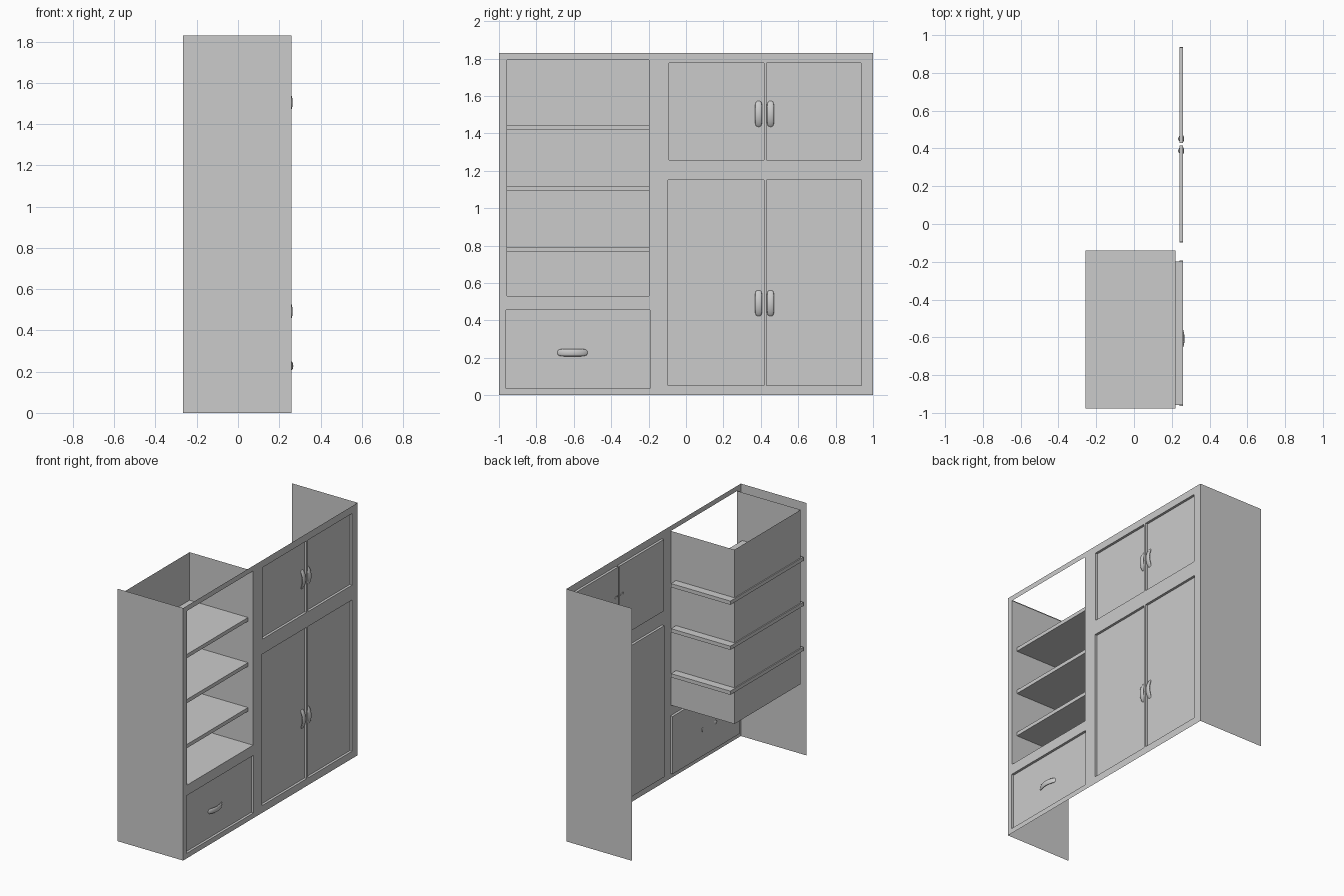
import bpy, bmesh, math
from mathutils import Vector

if "Cube" in bpy.data.objects:
    bpy.data.objects.remove(bpy.data.objects["Cube"])

FX, BX, H = 0.26, -0.267, 1.83          # front plane, back edge, height
DOOR_X = 0.242                          # recessed door plane


def finish(name, bm, smooth=False):
    bmesh.ops.remove_doubles(bm, verts=bm.verts, dist=1e-5)
    me = bpy.data.meshes.new(name)
    bm.to_mesh(me)
    bm.free()
    ob = bpy.data.objects.new(name, me)
    bpy.context.collection.objects.link(ob)
    if smooth:
        for p in me.polygons:
            p.use_smooth = True
    return ob


def quad(bm, *pts):
    return bm.faces.new([bm.verts.new(p) for p in pts])


def tray(name, y0, y1, z0, z1, xb, top=True):
    """Recess opening toward +x: back face plus rim walls."""
    bm = bmesh.new()
    c = [(y0, z0), (y1, z0), (y1, z1), (y0, z1)]
    quad(bm, *[(xb, y, z) for y, z in c])
    for i in range(4):
        if i == 2 and not top:
            continue
        (ya, za), (yb, zb) = c[i], c[(i + 1) % 4]
        quad(bm, (xb, yb, zb), (xb, ya, za), (FX, ya, za), (FX, yb, zb))
    return finish(name, bm)


def box(name, lo, hi):
    bm = bmesh.new()
    bmesh.ops.create_cube(bm, size=1)
    lo, hi = Vector(lo), Vector(hi)
    for v in bm.verts:
        v.co = (lo + hi) / 2 + v.co * (hi - lo)
    return finish(name, bm)


def handle(name, y, z, half, width, peak, vertical=True):
    """Bowed pull: flattened oval section swept along an arch."""
    bm = bmesh.new()
    n, m, base, thick = 16, 12, 0.236, 0.007
    rings = []
    for i in range(n + 1):
        t = -math.cos(math.pi * i / n)
        s = max(0.35, (1 - t ** 6) ** 0.5)
        x = base + (peak - thick - base) * (1 - t * t)
        ring = []
        for k in range(m):
            a = 2 * math.pi * k / m
            w, d = width * s * math.cos(a), thick * s * math.sin(a)
            p = (x + d, y + w, z + t * half) if vertical else (x + d, y + t * half, z + w)
            ring.append(bm.verts.new(p))
        rings.append(ring)
    for a, b in zip(rings, rings[1:]):
        for k in range(m):
            bm.faces.new((a[k], a[(k + 1) % m], b[(k + 1) % m], b[k]))
    bm.faces.new(rings[0])
    bm.faces.new(rings[-1])
    bmesh.ops.recalc_face_normals(bm, faces=bm.faces)
    finish(name, bm, True)


# Openings as (y0, y1, z0, z1)
niche = (-0.957, -0.198, 0.53, 1.793)
drawer = (-0.963, -0.193, 0.037, 0.455)
doors = {
    "upper_door_left": (-0.092, 0.416, 1.258, 1.777),
    "upper_door_right": (0.43, 0.935, 1.258, 1.777),
    "lower_door_left": (-0.097, 0.416, 0.053, 1.15),
    "lower_door_right": (0.43, 0.937, 0.053, 1.15),
}
holes = [niche, drawer, *doors.values()]

# Front frame: grid sheet with the openings left out
ys = sorted({-1.0, 1.0} | {v for h in holes for v in h[:2]})
zs = sorted({0.0, H} | {v for h in holes for v in h[2:]})
bm = bmesh.new()
for y0, y1 in zip(ys, ys[1:]):
    for z0, z1 in zip(zs, zs[1:]):
        cy, cz = (y0 + y1) / 2, (z0 + z1) / 2
        if not any(a < cy < b and c < cz < d for a, b, c, d in holes):
            quad(bm, (FX, y0, z0), (FX, y1, z0), (FX, y1, z1), (FX, y0, z1))
bmesh.ops.remove_doubles(bm, verts=bm.verts, dist=1e-5)
bmesh.ops.dissolve_limit(bm, angle_limit=0.01, verts=bm.verts, edges=bm.edges)
finish("front_frame", bm)

# Side sheets
for name, y in (("side_panel_left", -1), ("side_panel_right", 1)):
    bm = bmesh.new()
    pts = [(BX, y, 0), (FX, y, 0), (FX, y, H), (BX, y, H)]
    quad(bm, *(pts if y < 0 else pts[::-1]))
    finish(name, bm)

# Recessed doors and drawer, deep open-topped shelf niche
for name, d in doors.items():
    tray(name, *d, DOOR_X)
tray("drawer_front", *drawer, DOOR_X)
tray("shelf_niche", *niche, -0.25, top=False)

# Shelves
for i, z in enumerate((0.765, 1.091, 1.418)):
    box(f"shelf_{i + 1}", (-0.258, -0.977, z), (0.219, -0.14, z + 0.027))

# Handles
for level, z in (("lower", 0.492), ("upper", 1.504)):
    for side, y in (("left", 0.388), ("right", 0.452)):
        handle(f"{level}_handle_{side}", y, z, 0.073, 0.019, 0.265)
handle("drawer_handle", -0.607, 0.228, 0.085, 0.02, 0.268, vertical=False)
